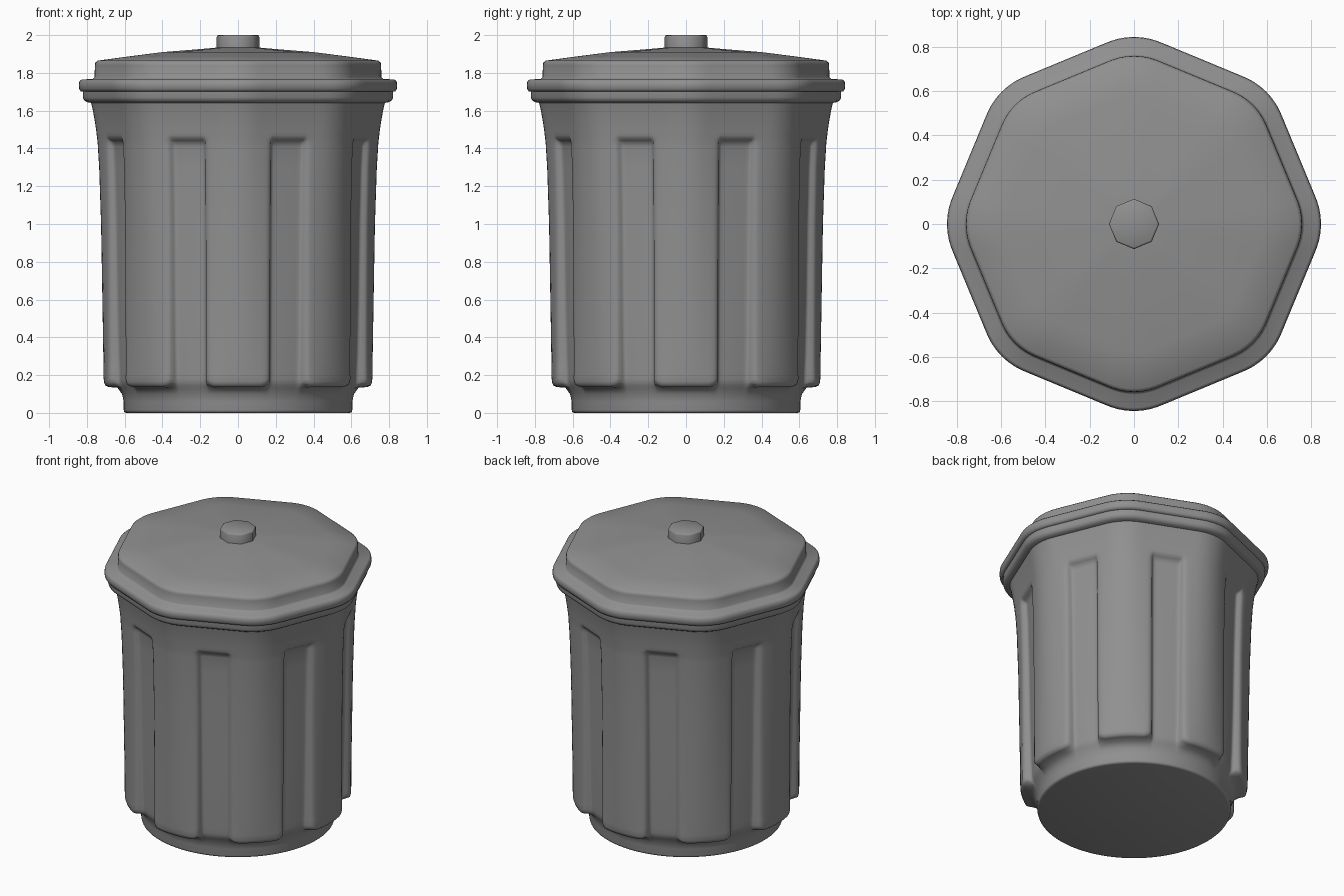
import bpy, bmesh
from math import sin, cos, sqrt, radians, degrees, pi

grey = bpy.data.materials.new("dark_grey")
grey.diffuse_color = (0.28, 0.28, 0.28, 1)


def octagon(t, apothem=0.952, fillet=0.37):
    """Polar radius of a rounded octagon (corner radius 1, corners every 45 degrees)."""
    t = abs((t + pi / 8) % (pi / 4) - pi / 8)
    if t < radians(8.29):
        c = 1 - fillet
        return c * cos(t) + sqrt(fillet ** 2 - (c * sin(t)) ** 2)
    return apothem / cos(pi / 8 - t)


def loft(name, angles, rows, point, angle=62):
    """Closed tube: point(row, angle) gives (radius, z); both ends are capped."""
    bm = bmesh.new()
    rings = []
    for row in rows:
        ring = []
        for a in angles:
            r, z = point(row, a)
            ring.append(bm.verts.new((r * cos(a), r * sin(a), z)))
        rings.append(ring)
    n = len(angles)
    for lo, hi in zip(rings, rings[1:]):
        for i in range(n):
            j = (i + 1) % n
            bm.faces.new((lo[i], lo[j], hi[j], hi[i]))
    bm.faces.new(rings[0][::-1])
    bm.faces.new(rings[-1])
    me = bpy.data.meshes.new(name)
    bm.to_mesh(me)
    bm.free()
    me.polygons.foreach_set("use_smooth", [True] * len(me.polygons))
    me.set_sharp_from_angle(angle=radians(angle))
    me.materials.append(grey)
    obj = bpy.data.objects.new(name, me)
    bpy.context.collection.objects.link(obj)
    return obj


# Can body: raised ribs on the octagon corners, grooves on its faces.
# Each row: rib radius, rib z, groove radius, groove z
body_rows = [
    (0.590, 0.00, 0.590, 0.00), (0.602, 0.004, 0.602, 0.004),
    (0.605, 0.015, 0.605, 0.015), (0.605, 0.06, 0.605, 0.06),
    (0.614, 0.10, 0.614, 0.10), (0.638, 0.133, 0.632, 0.13),
    (0.685, 0.137, 0.642, 0.145), (0.703, 0.145, 0.650, 0.16),
    (0.710, 0.165, 0.655, 0.18), (0.712, 0.20, 0.660, 0.22),
    (0.713, 0.30, 0.665, 0.30), (0.718, 0.60, 0.676, 0.60),
    (0.725, 1.00, 0.688, 1.00), (0.735, 1.30, 0.700, 1.30),
    (0.742, 1.41, 0.707, 1.41), (0.743, 1.43, 0.712, 1.43),
    (0.745, 1.445, 0.728, 1.443), (0.746, 1.457, 0.742, 1.455),
    (0.748, 1.47, 0.748, 1.47), (0.750, 1.49, 0.750, 1.49),
    (0.759, 1.55, 0.759, 1.55), (0.770, 1.61, 0.770, 1.61),
    (0.780, 1.65, 0.780, 1.65),
]
half = [2.5, 5, 7.5, 10, 12, 13.2, 14.2, 14.7, 15.3, 16.0, 17.5, 20]
sector = [-o for o in reversed(half)] + [0] + half + [22.5]
body_angles = [radians(45 * k + o) for k in range(8) for o in sector]


def body_point(row, a):
    rib_r, rib_z, groove_r, groove_z = row
    off = degrees(abs((a + pi / 8) % (pi / 4) - pi / 8))
    # 0 on the rib, 1 on the groove floor, with softened edges
    steps = [(13, 0.0), (14, 0.07), (14.5, 0.28), (15, 0.72), (15.8, 0.93)]
    g = next((v for limit, v in steps if off < limit), 1.0)
    # Rounded lower corners of the ribs
    if 0.135 < rib_z < 0.25:
        rib_z += 0.022 * min(1, max(0, (off - 10) / 4)) ** 2
    r = rib_r + (groove_r - rib_r) * g
    z = rib_z + (groove_z - rib_z) * g
    w = min(1, max(0, (z - 0.1) / 0.12)) * (0.3 + 0.7 * min(1, z / 1.5))
    return r * (1 + w * (octagon(a) - 1)), z


loft("can_body", body_angles, body_rows, body_point)

# Rim of the can and lid: plain rounded-octagon profiles (radius, z)
ring_angles = [2 * pi * i / 144 for i in range(144)]


def oct_point(row, a):
    return row[0] * octagon(a), row[1]


loft("can_rim", ring_angles,
     [(0.77, 1.64), (0.80, 1.645), (0.815, 1.655), (0.821, 1.67), (0.821, 1.71)],
     oct_point)

loft("lid", ring_angles,
     [(0.815, 1.70), (0.832, 1.702), (0.841, 1.715), (0.843, 1.735),
      (0.840, 1.755), (0.828, 1.765), (0.768, 1.768), (0.759, 1.778),
      (0.758, 1.84), (0.755, 1.855), (0.742, 1.865), (0.58, 1.887),
      (0.40, 1.910), (0.20, 1.926), (0.10, 1.935)],
     oct_point)

# Eight-sided knob on the lid
loft("lid_knob", [pi / 4 * k for k in range(8)],
     [(0.113, 1.91), (0.113, 1.990), (0.110, 1.997), (0.104, 2.0)],
     lambda row, a: row)
